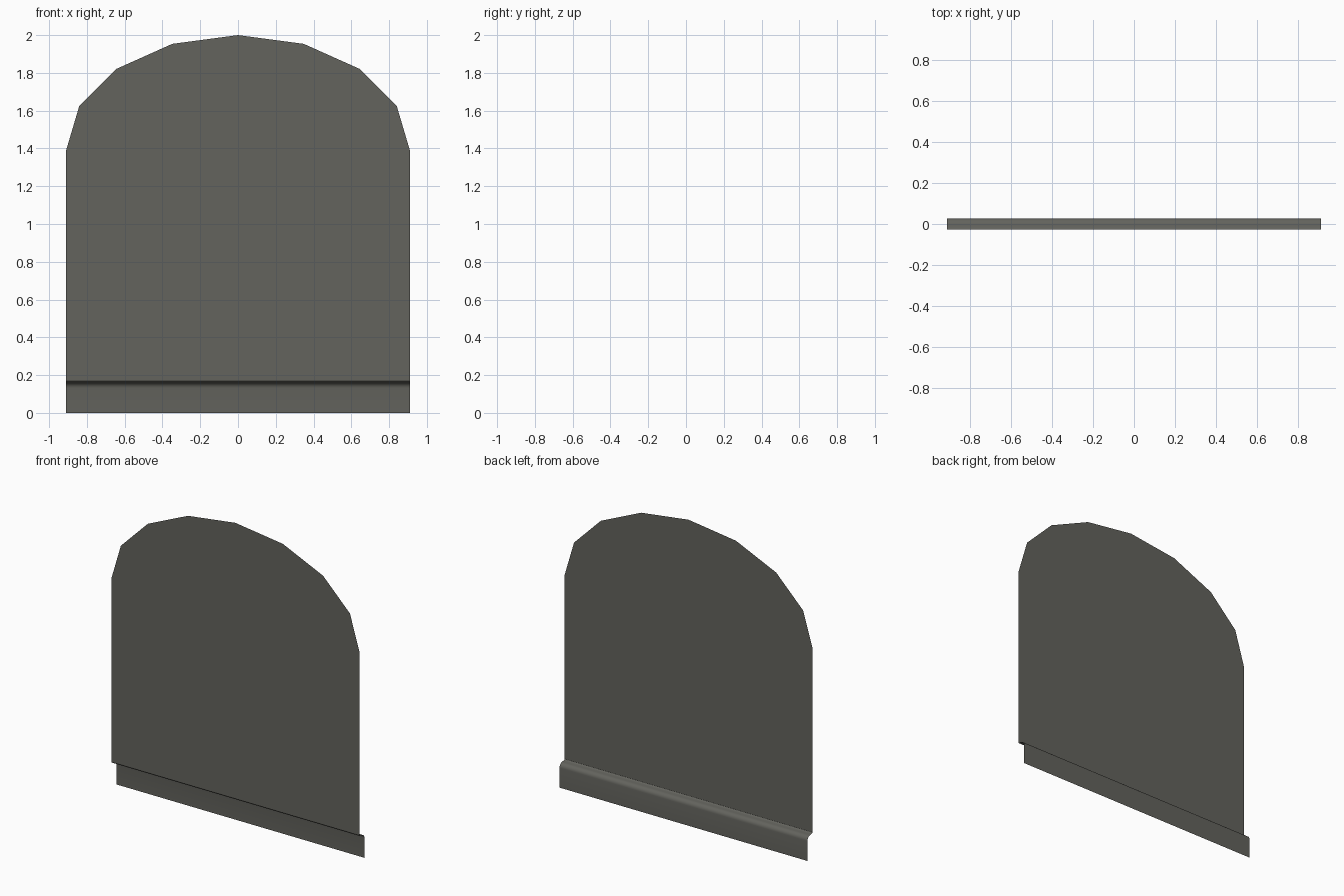
import bpy, math

if "Cube" in bpy.data.objects:
    bpy.data.objects.remove(bpy.data.objects["Cube"])

mat = bpy.data.materials.new("dark warm grey")
mat.diffuse_color = (0.125, 0.125, 0.11, 1)
mat.use_nodes = True
mat.node_tree.nodes["Principled BSDF"].inputs["Base Color"].default_value = mat.diffuse_color

HALF_W, Y, JOIN = 0.91, 0.027, 0.17


def sheet(name, verts, faces, smooth=False):
    mesh = bpy.data.meshes.new(name)
    mesh.from_pydata(verts, [], faces)
    mesh.materials.append(mat)
    for p in mesh.polygons:
        p.use_smooth = smooth
    obj = bpy.data.objects.new(name, mesh)
    bpy.context.collection.objects.link(obj)
    return obj


# Flat arched panel: straight sides and an eight-sided half ellipse on top
arch = [(HALF_W * math.cos(i * math.pi / 8), -Y,
         1.39 + 0.61 * math.sin(i * math.pi / 8)) for i in range(9)]
outline = [(-HALF_W, -Y, JOIN), (HALF_W, -Y, JOIN)] + arch
sheet("arched_panel", outline, [list(range(len(outline)))])

# Bottom lip: steps back from the panel in a rounded bend, then drops straight
profile = [(-Y, JOIN), (-0.024, 0.165), (-0.017, 0.163), (-0.003, 0.161)]
for i in range(1, 7):
    a = i * math.pi / 12
    profile.append((-0.003 + 0.030 * math.sin(a), 0.131 + 0.030 * math.cos(a)))
profile.append((Y, 0.0))
verts = [(x, y, z) for y, z in profile for x in (-HALF_W, HALF_W)]
faces = [(2 * i, 2 * i + 2, 2 * i + 3, 2 * i + 1) for i in range(len(profile) - 1)]
sheet("bottom_lip", verts, faces, smooth=True)
